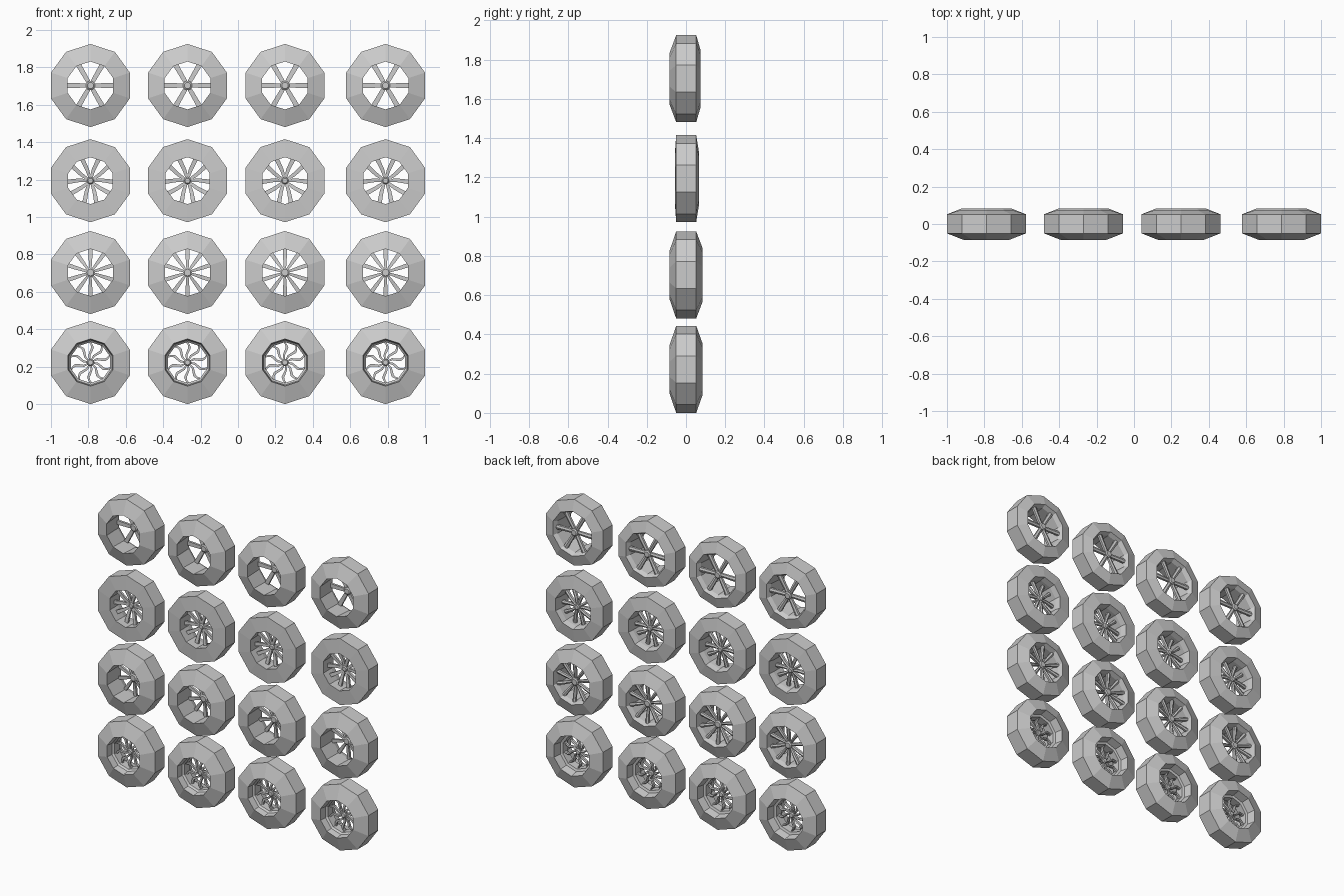
import bpy, bmesh
from math import sin, cos, pi, radians

if "Cube" in bpy.data.objects:
    bpy.data.objects.remove(bpy.data.objects["Cube"])

COLUMNS = (-0.789, -0.27, 0.251, 0.789)
SIDES = 10


def point(r, ang, y):
    return (r * cos(ang), y, r * sin(ang))


def make_mesh(name, bm):
    bmesh.ops.recalc_face_normals(bm, faces=bm.faces)
    me = bpy.data.meshes.new(name)
    bm.to_mesh(me)
    bm.free()
    return me


def loft(bm, rings, closed):
    """Bridge successive vertex rings; cap the ends when open."""
    n = len(rings[0])
    pairs = list(zip(rings, rings[1:]))
    if closed:
        pairs.append((rings[-1], rings[0]))
    for a, b in pairs:
        for i in range(n):
            j = (i + 1) % n
            bm.faces.new((a[i], a[j], b[j], b[i]))
    if not closed:
        bm.faces.new(rings[0])
        bm.faces.new(rings[-1])


def lathe(name, profile, sides, closed=True):
    """Revolve (radius, y) points about the axle."""
    bm = bmesh.new()
    rings = [[bm.verts.new(point(r, pi / 2 + 2 * pi * k / sides, y))
              for k in range(sides)] for r, y in profile]
    loft(bm, rings, closed)
    return make_mesh(name, bm)


def spokes(name, angles, path, depth):
    """Ridged bars: path rows are radius, angle offset, half width, y."""
    bm = bmesh.new()
    for base, flip in angles:
        rings = []
        for r, off, w, y in path:
            a = radians(base + off * flip)
            tx, tz = -sin(a), cos(a)
            cx, _, cz = point(r, a, 0)
            section = ((-w, -depth), (w, -depth), (w, depth * 0.5),
                       (0, depth), (-w, depth * 0.5))
            rings.append([bm.verts.new((cx + tx * s, y + d, cz + tz * s))
                          for s, d in section])
        loft(bm, rings, False)
    return make_mesh(name, bm)


R = 0.222
# tyre profiles with the barrel bore, one per row
deep = [(R, -.05), (R, .052), (.15, .073), (.136, .045), (.128, -.085)]
flat = [(R, -.05), (R, .052), (.135, .066), (.127, .03), (.125, -.057)]
wide = [(R, -.05), (R, .052), (.14, .083), (.13, .05), (.126, -.083)]
step = [(R, -.05), (R, .052), (.135, .083), (.125, .03), (.109, .025),
        (.109, -.03), (.12, -.04), (.126, -.083)]

even = lambda n, start: [(start + 360 * k / n, 1) for k in range(n)]
pairs = [(90 + 72 * k, s) for k in range(5) for s in (-1, 1)]

# name, centre height, tyre profile, spoke layout, spoke path, hub radius, hub y
ROWS = [
    ("six_spoke", 1.703, deep, even(6, 0),
     [(.015, 0, .011, .04), (.134, 0, .014, .045)], .025, .04),
    ("split_spoke", 1.194, flat, pairs,
     [(.015, 12, .007, .012), (.06, 16, .010, .008), (.128, 21, .012, .0)],
     .019, .012),
    ("ten_spoke", 0.703, wide, even(10, 90),
     [(.02, 0, .006, .035), (.08, 0, .010, .045), (.13, 0, .011, .05)],
     .026, .035),
    ("swirl_spoke", 0.222, step, even(10, 90),
     [(.015, 12, .004, 0), (.04, 8, .006, 0), (.06, -3, .007, 0),
      (.08, -8, .007, 0), (.095, -4, .006, 0), (.113, 3, .005, 0)],
     .019, 0),
]

for name, z, profile, layout, path, hub_r, hub_y in ROWS:
    hub = [(hub_r * .7, hub_y - .018), (hub_r, hub_y - .012),
           (hub_r, hub_y + .012), (hub_r * .7, hub_y + .018)]
    parts = {
        "tyre": lathe(name + "_tyre", profile, SIDES),
        "spokes": spokes(name + "_spokes", layout, path, .01),
        "hub": lathe(name + "_hub", hub, 10, False),
    }
    # four copies across each row share their meshes
    for i, x in enumerate(COLUMNS):
        for part, me in parts.items():
            ob = bpy.data.objects.new(f"{name}_{part}_{i + 1}", me)
            ob.location = (x, 0, z)
            bpy.context.collection.objects.link(ob)
